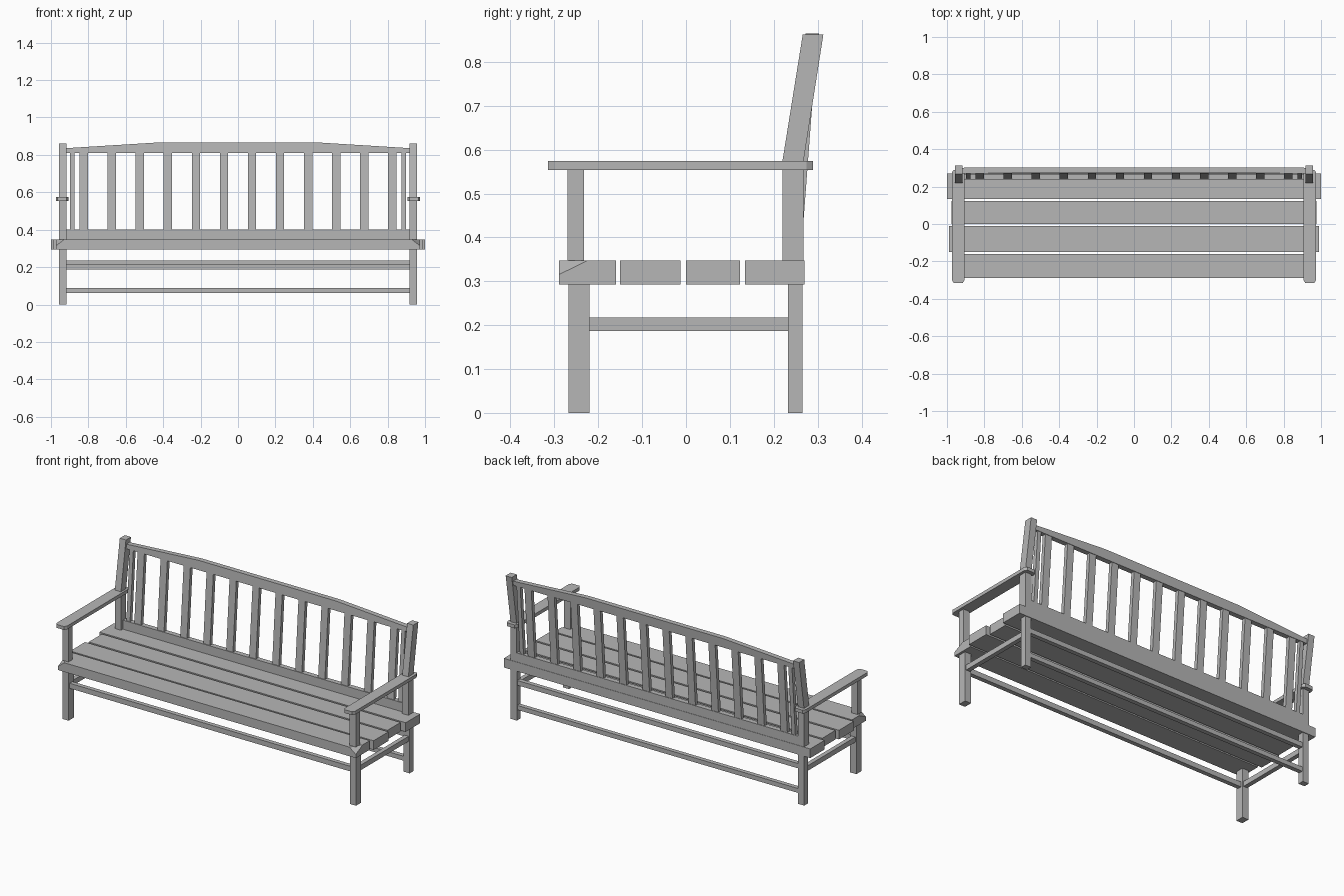
import bpy, bmesh
from mathutils import Vector

if "Cube" in bpy.data.objects:
    bpy.data.objects.remove(bpy.data.objects["Cube"], do_unlink=True)

GREY = (0.47, 0.47, 0.47, 1)
wood = bpy.data.materials.new("grey_wood")
wood.use_nodes = True
wood.diffuse_color = GREY
wood.node_tree.nodes["Principled BSDF"].inputs["Base Color"].default_value = GREY


def finish(name, bm):
    bmesh.ops.recalc_face_normals(bm, faces=bm.faces)
    mesh = bpy.data.meshes.new(name)
    bm.to_mesh(mesh)
    bm.free()
    mesh.materials.append(wood)
    obj = bpy.data.objects.new(name, mesh)
    bpy.context.scene.collection.objects.link(obj)
    return obj


def prism(name, outline, place, start, end):
    """Extrude a 2D outline; place(a, b, d) maps outline and depth to a point."""
    bm = bmesh.new()
    face = bm.faces.new([bm.verts.new(place(a, b, start)) for a, b in outline])
    shift = Vector(place(0, 0, end)) - Vector(place(0, 0, start))
    made = bmesh.ops.extrude_face_region(bm, geom=[face])["geom"]
    bmesh.ops.translate(bm, vec=shift, verts=[v for v in made if isinstance(v, bmesh.types.BMVert)])
    return finish(name, bm)


def side_shape(name, outline, x0, x1):
    return prism(name, outline, lambda y, z, x: (x, y, z), x0, x1)


def box(name, x0, x1, y0, y1, z0, z1):
    return side_shape(name, [(y0, z0), (y1, z0), (y1, z1), (y0, z1)], x0, x1)


def leaning(name, outline, y0, y1):
    """Outline in x and z, leaning backwards with height."""
    return prism(name, outline, lambda x, z, y: (x, y + 0.075 * (z - 0.4), z), y0, y1)


SEAT_LOW, SEAT_TOP = 0.293, 0.347
INNER, OUTER = 0.918, 0.958

# Seat planks
box("seat_plank_second", -0.99, 0.99, -0.15, -0.012, SEAT_LOW, SEAT_TOP)
box("seat_plank_third", -0.975, 0.975, 0, 0.123, SEAT_LOW, SEAT_TOP)
box("seat_plank_back", -1, 1, 0.135, 0.27, SEAT_LOW, SEAT_TOP)
front = box("seat_plank_front", -0.972, 0.972, -0.29, -0.16, SEAT_LOW, SEAT_TOP)

# Cut the upper outer corners of the front plank
bm = bmesh.new()
bm.from_mesh(front.data)
for s in (-1, 1):
    a = Vector((s * 0.93, -0.29, SEAT_TOP))
    b = Vector((s * 0.972, -0.29, 0.315))
    c = Vector((s * 0.972, -0.225, SEAT_TOP))
    normal = (b - a).cross(c - a) * s
    if normal.z < 0:
        normal.negate()
    bmesh.ops.bisect_plane(bm, geom=bm.verts[:] + bm.edges[:] + bm.faces[:],
                           plane_co=a, plane_no=normal, clear_outer=True)
    bmesh.ops.holes_fill(bm, edges=[e for e in bm.edges if e.is_boundary], sides=0)
bmesh.ops.recalc_face_normals(bm, faces=bm.faces)
bm.to_mesh(front.data)
bm.free()

# Legs, posts and arms on each side
for side, s in (("left", 1), ("right", -1)):
    x0, x1 = sorted((s * INNER, s * OUTER))
    box(f"{side}_front_leg", x0, x1, -0.268, -0.22, 0, SEAT_LOW)
    box(f"{side}_back_leg", x0, x1, 0.232, 0.266, 0, SEAT_LOW)
    box(f"{side}_arm_support", x0, x1, -0.27, -0.232, SEAT_TOP, 0.555)
    side_shape(f"{side}_back_post",
               [(0.22, SEAT_TOP), (0.268, SEAT_TOP), (0.268, 0.575),
                (0.313, 0.862), (0.266, 0.862), (0.22, 0.575)], x0, x1)
    box(f"{side}_side_stretcher", s * 0.925, s * 0.951, -0.22, 0.232, 0.187, 0.217)
    arm = [(0.906, -0.3), (0.916, -0.315), (0.964, -0.315), (0.974, -0.3),
           (0.974, 0.275), (0.964, 0.29), (0.916, 0.29), (0.906, 0.275)]
    prism(f"{side}_armrest", [(s * x, y) for x, y in arm],
          lambda x, y, z: (x, y, z), 0.554, 0.574)

# Long stretchers
box("front_stretcher", -INNER, INNER, -0.258, -0.232, 0.187, 0.217)
box("back_upper_stretcher", -INNER, INNER, 0.236, 0.262, 0.207, 0.235)
box("back_lower_stretcher", -INNER, INNER, 0.236, 0.262, 0.062, 0.088)

# Backrest rails
box("back_lower_rail", -INNER, INNER, 0.238, 0.268, SEAT_TOP, 0.4)
leaning("back_top_rail", [(-INNER, 0.81), (INNER, 0.81), (INNER, 0.836),
                          (0.45, 0.865), (-0.45, 0.865), (-INNER, 0.836)], 0.238, 0.268)


# Backrest slats
def slat(name, x, width):
    h = width / 2
    leaning(name, [(x - h, 0.39), (x + h, 0.39), (x + h, 0.815), (x - h, 0.815)], 0.243, 0.265)


for i in range(12):
    slat(f"back_slat_{i + 1}", (i - 5.5) * 0.15, 0.044)
slat("left_end_slat", 0.887, 0.024)
slat("right_end_slat", -0.887, 0.024)
